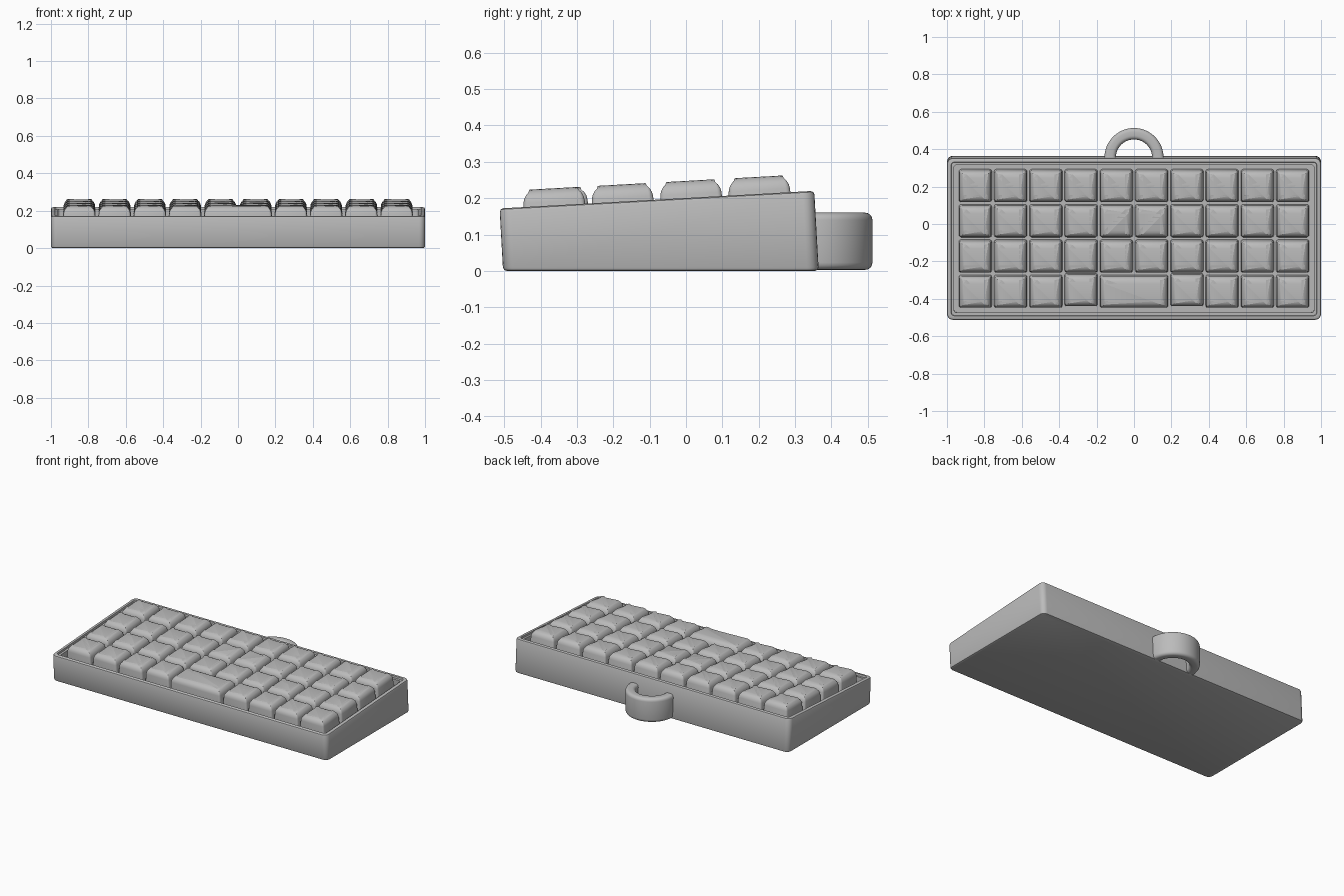
import bpy, bmesh, math
from mathutils import Matrix, Vector

cube = bpy.data.objects.get("Cube")
if cube:
    bpy.data.objects.remove(cube)

grey = bpy.data.materials.new("plain grey")
grey.use_nodes = True
grey.diffuse_color = (0.5, 0.5, 0.5, 1)
grey.node_tree.nodes["Principled BSDF"].inputs["Base Color"].default_value = (0.5, 0.5, 0.5, 1)

# Sloped frame whose origin is the middle of the rim
SLOPE = math.radians(3.2)
TILT = Matrix.Translation((0, -0.08, 0.196)) @ Matrix.Rotation(SLOPE, 4, 'X')
HALF_X, HALF_Y = 1.0, 0.4335
PITCH, KEY = 0.1885, 0.176


def finish(bm, name, angle=35):
    bmesh.ops.recalc_face_normals(bm, faces=bm.faces)
    mesh = bpy.data.meshes.new(name)
    bm.to_mesh(mesh)
    bm.free()
    mesh.materials.append(grey)
    obj = bpy.data.objects.new(name, mesh)
    bpy.context.collection.objects.link(obj)
    bpy.ops.object.select_all(action='DESELECT')
    obj.select_set(True)
    bpy.context.view_layer.objects.active = obj
    bpy.ops.object.shade_smooth_by_angle(angle=math.radians(angle))
    return obj


def rounded_loop(inset, radius, steps=5):
    """Rounded rectangle, inset from the case outline."""
    hx, hy = HALF_X - inset, HALF_Y - inset
    points = []
    for corner, (sx, sy) in enumerate([(1, 1), (-1, 1), (-1, -1), (1, -1)]):
        for i in range(steps + 1):
            a = math.pi / 2 * (corner + i / steps)
            points.append((sx * (hx - radius) + radius * math.cos(a),
                           sy * (hy - radius) + radius * math.sin(a)))
    return points


def case():
    # (inset, corner radius, height, measured from the ground or the rim)
    rings = [(0.010, 0.022, 0.0, True), (0.003, 0.029, 0.003, True),
             (0.0, 0.032, 0.010, True), (0.0, 0.032, -0.010, False),
             (0.003, 0.029, -0.003, False), (0.010, 0.022, 0.0, False),
             (0.022, 0.018, 0.0, False), (0.024, 0.016, -0.012, False),
             (0.038, 0.014, -0.012, False), (0.038, 0.014, -0.050, False)]
    bm = bmesh.new()
    loops = []
    for inset, radius, height, grounded in rings:
        loop = []
        for x, y in rounded_loop(inset, radius):
            w = height
            if grounded:
                w = (height - 0.196 - y * math.sin(SLOPE)) / math.cos(SLOPE)
            loop.append(bm.verts.new(TILT @ Vector((x, y, w))))
        loops.append(loop)
    for low, high in zip(loops, loops[1:]):
        for i in range(len(low)):
            j = (i + 1) % len(low)
            bm.faces.new((low[i], low[j], high[j], high[i]))
    bm.faces.new(loops[0])
    bm.faces.new(loops[-1])
    finish(bm, "case")


def key(name, x, y, width):
    bm = bmesh.new()
    bmesh.ops.create_cube(bm, size=1)
    for v in bm.verts:
        top = v.co.z > 0
        taper = 0.006 if top else 0
        v.co = Vector((v.co.x * (width - 2 * taper), v.co.y * (KEY - 2 * taper),
                       0.047 if top else -0.050))
    # Soft upright corners, then a broad roll around the top
    upright = [e for e in bm.edges if abs(e.verts[0].co.z - e.verts[1].co.z) > 0.05]
    bmesh.ops.bevel(bm, geom=upright, offset=0.012, segments=3, profile=0.5, affect='EDGES')
    rim = [e for e in bm.edges if all(v.co.z > 0.04 for v in e.verts)]
    bmesh.ops.bevel(bm, geom=rim, offset=0.036, segments=5, profile=0.5,
                    affect='EDGES', clamp_overlap=False)
    bmesh.ops.remove_doubles(bm, verts=bm.verts, dist=0.0005)
    bm.transform(TILT @ Matrix.Translation((x, y, 0)))
    finish(bm, name, 40)


def keys():
    for row in range(4):
        y = (row - 1.5) * PITCH
        for col in range(10):
            if row == 0 and col in (4, 5):
                continue
            shift = 0.008 if row == 0 and col in (3, 6) else 0
            key(f"key_row{row + 1}_{col + 1}", (col - 4.5) * PITCH, y + shift, KEY)
    key("space_bar", 0, -1.5 * PITCH, PITCH + KEY)


def strap_loop():
    # Rounded rectangular section swept round half a circle
    inner, outer, low, high, r = 0.097, 0.158, 0.003, 0.160, 0.02
    section = []
    corners = [(outer - r, high - r), (inner + r, high - r), (inner + r, low + r), (outer - r, low + r)]
    for c, (cx, cz) in enumerate(corners):
        for i in range(5):
            a = math.pi / 2 * (c + i / 4)
            section.append((cx + r * math.cos(a), cz + r * math.sin(a)))
    bm = bmesh.new()
    loops = []
    for i in range(33):
        a = math.pi * i / 32
        loops.append([bm.verts.new((d * math.cos(a), 0.355 + d * math.sin(a), z)) for d, z in section])
    for one, two in zip(loops, loops[1:]):
        for i in range(len(one)):
            j = (i + 1) % len(one)
            bm.faces.new((one[i], one[j], two[j], two[i]))
    bm.faces.new(loops[0])
    bm.faces.new(loops[-1])
    finish(bm, "strap_loop")


case()
keys()
strap_loop()
